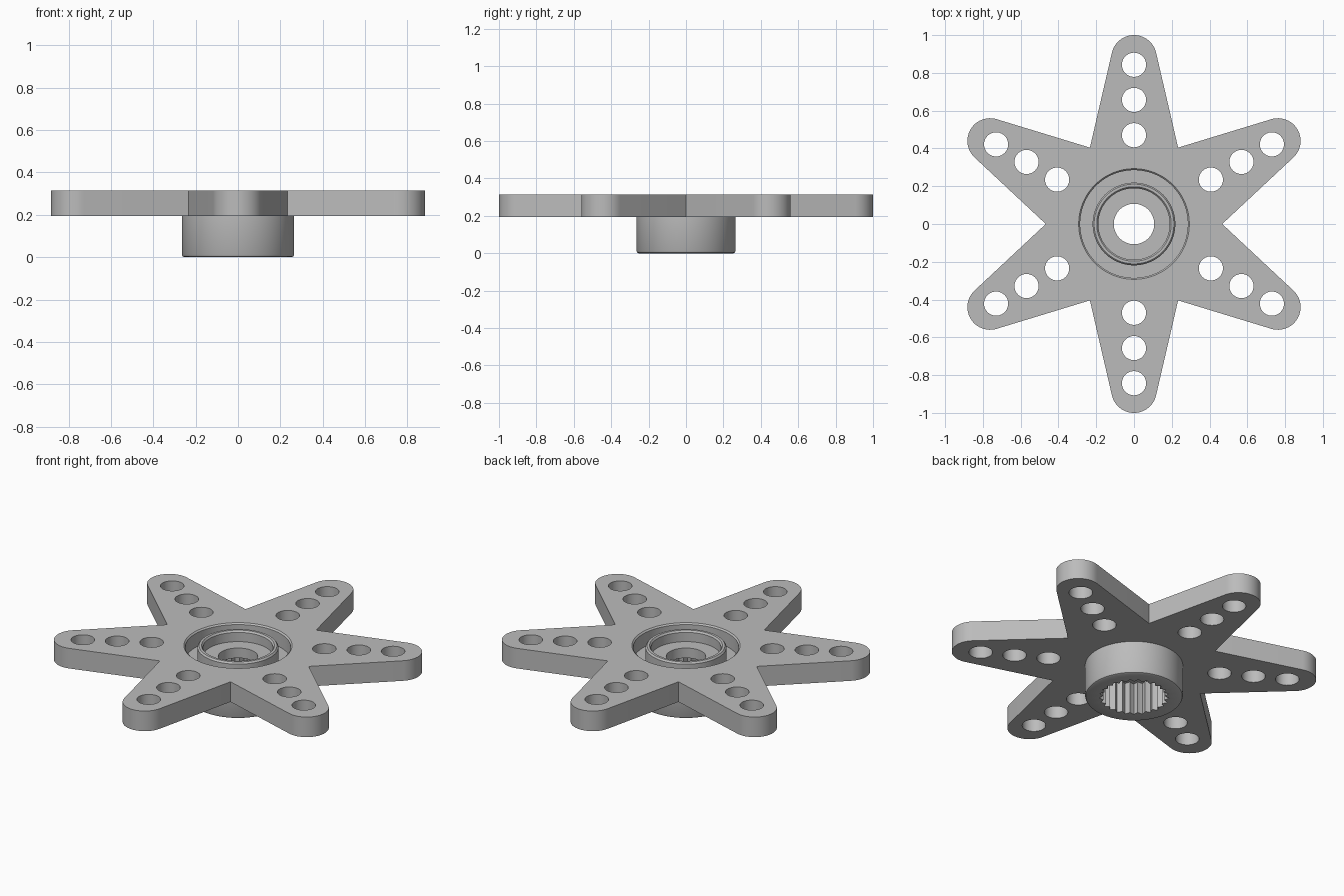
import bpy, bmesh
from math import sin, cos, pi, radians

cube = bpy.data.objects.get("Cube")
if cube:
    bpy.data.objects.remove(cube, do_unlink=True)

grey = bpy.data.materials.new("plain grey")
grey.use_nodes = True
colour = (0.5, 0.5, 0.5, 1)
grey.diffuse_color = colour
grey.node_tree.nodes["Principled BSDF"].inputs["Base Color"].default_value = colour

ARMS, TEETH = 6, 25
BOTTOM, TOP = 0.195, 0.315      # heights of the star plate
RIM = 0.293                     # where plate and hub meet


def finish(obj):
    obj.data.materials.clear()
    obj.data.materials.append(grey)
    bpy.ops.object.select_all(action="DESELECT")
    obj.select_set(True)
    bpy.context.view_layer.objects.active = obj
    bpy.ops.object.shade_smooth_by_angle(angle=radians(30))


def circle(cx, cy, r, n):
    return [(cx + r * cos(2 * pi * i / n), cy + r * sin(2 * pi * i / n)) for i in range(n)]


def star_outline():
    """Six tapered arms with round tips, joined at sharp notches."""
    pts = []
    for arm in range(ARMS):
        a = pi / 2 + arm * 2 * pi / ARMS
        notch = a - pi / ARMS
        pts.append((0.467 * cos(notch), 0.467 * sin(notch)))
        cx, cy = 0.88 * cos(a), 0.88 * sin(a)
        for i in range(25):
            t = a + radians(-77 + 154 * i / 24)
            pts.append((cx + 0.12 * cos(t), cy + 0.12 * sin(t)))
    return pts


# Star plate: filled outline with the arm holes and the hub opening
loops = [star_outline(), circle(0, 0, RIM, TEETH * 8)]
for arm in range(ARMS):
    a = pi / 2 + arm * 2 * pi / ARMS
    loops += [circle(d * cos(a), d * sin(a), 0.064, 40) for d in (0.47, 0.657, 0.843)]

curve = bpy.data.curves.new("star_plate", "CURVE")
curve.dimensions = "2D"
curve.fill_mode = "BOTH"
curve.extrude = (TOP - BOTTOM) / 2
for loop in loops:
    spline = curve.splines.new("POLY")
    spline.points.add(len(loop) - 1)
    for point, (x, y) in zip(spline.points, loop):
        point.co = (x, y, 0, 1)
    spline.use_cyclic_u = True
plate = bpy.data.objects.new("star_plate", curve)
bpy.context.collection.objects.link(plate)
bpy.ops.object.select_all(action="DESELECT")
plate.select_set(True)
bpy.context.view_layer.objects.active = plate
bpy.ops.object.convert(target="MESH")
plate = bpy.context.view_layer.objects.active
bm = bmesh.new()
bm.from_mesh(plate.data)
bmesh.ops.translate(bm, verts=bm.verts, vec=(0, 0, (TOP + BOTTOM) / 2))
bmesh.ops.remove_doubles(bm, verts=bm.verts, dist=0.0001)
bmesh.ops.recalc_face_normals(bm, faces=bm.faces)
bm.to_mesh(plate.data)
bm.free()
finish(plate)

# Hub: turned profile (radius, height, tooth depth) with groove, collar and toothed socket
profile = [
    (RIM, TOP, 0), (0.285, 0.307, 0), (0.285, 0.225, 0),       # groove
    (0.219, 0.225, 0), (0.219, 0.305, 0), (0.211, TOP, 0),     # collar
    (0.197, TOP, 0), (0.189, 0.305, 0), (0.189, 0.25, 0),
    (0.107, 0.25, 0), (0.107, 0.19, 0),                        # screw hole
    (0.178, 0.19, 0.011), (0.178, 0, 0.011),                   # toothed socket
    (0.253, 0, 0), (0.261, 0.004, 0), (0.265, 0.012, 0),       # rounded foot
    (0.265, BOTTOM, 0), (RIM, BOTTOM, 0),
]
segments = TEETH * 8
bm = bmesh.new()
rings = []
for r, z, tooth in profile:
    ring = []
    for i in range(segments):
        wave = abs(i % 8 - 4) / 2 - 1
        a = 2 * pi * i / segments
        rr = r + tooth * wave
        ring.append(bm.verts.new((rr * cos(a), rr * sin(a), z)))
    rings.append(ring)
for low, high in zip(rings, rings[1:]):
    for i in range(segments):
        j = (i + 1) % segments
        bm.faces.new((low[i], high[i], high[j], low[j]))
# The first face strip is the groove bevel, which must look up and inwards
bm.normal_update()
bm.faces.ensure_lookup_table()
if bm.faces[0].normal.z < 0:
    bmesh.ops.reverse_faces(bm, faces=bm.faces)
mesh = bpy.data.meshes.new("hub")
bm.to_mesh(mesh)
bm.free()
hub = bpy.data.objects.new("hub", mesh)
bpy.context.collection.objects.link(hub)
finish(hub)
